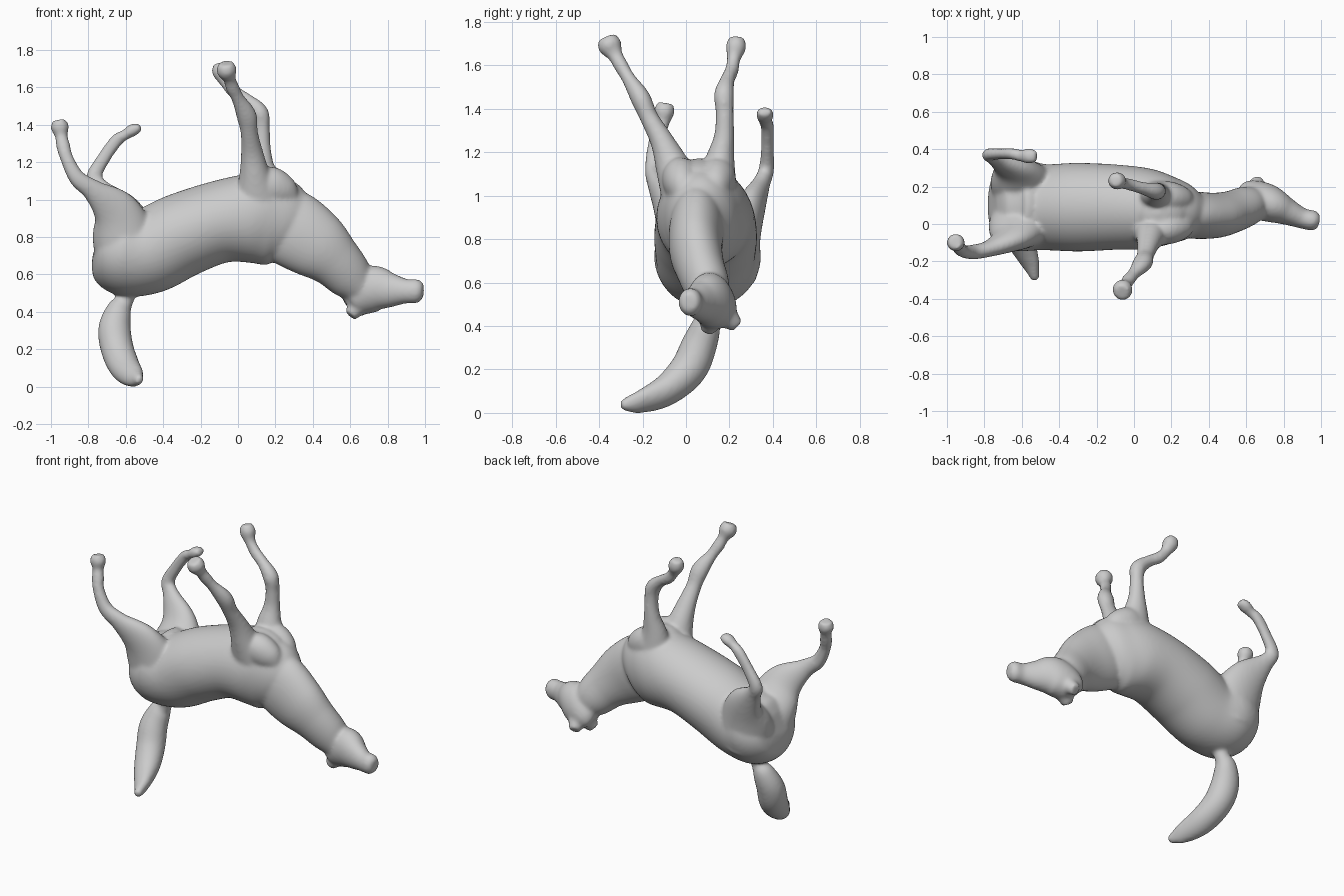
import bpy, bmesh, math
from mathutils import Vector

bm = bmesh.new()
N = 48


def spline(rows, steps=8):
    """Catmull-Rom through rows of (x, y, z, depth, width)."""
    out = []
    p = [rows[0]] + rows + [rows[-1]]
    for i in range(1, len(p) - 2):
        for s in range(steps):
            t = s / steps
            out.append([0.5 * (2 * b + (c - a) * t + (2 * a - 5 * b + 4 * c - d) * t * t
                        + (3 * b - a - 3 * c + d) * t ** 3)
                        for a, b, c, d in zip(p[i - 1], p[i], p[i + 1], p[i + 2])])
    out.append(list(rows[-1]))
    return out


def loft(rows):
    """Closed tube of elliptical sections; depth lies in the xz plane, width along y."""
    rows = spline([r if len(r) == 5 else (*r, r[3]) for r in rows])
    pts = [Vector(r[:3]) for r in rows]
    rings = []
    for i, r in enumerate(rows):
        t = (pts[min(i + 1, len(pts) - 1)] - pts[max(i - 1, 0)]).normalized()
        side = (Vector((0, 1, 0)) - t * t.y).normalized()
        up = t.cross(side)
        rings.append([bm.verts.new(pts[i] + up * max(r[3], .005) * math.cos(a)
                                   + side * max(r[4], .005) * math.sin(a))
                      for a in (2 * math.pi * k / N for k in range(N))])
    for a, b in zip(rings, rings[1:]):
        for k in range(N):
            bm.faces.new((a[k], a[(k + 1) % N], b[(k + 1) % N], b[k]))
    bm.faces.new(rings[0][::-1])
    bm.faces.new(rings[-1])


# rump, barrel and chest
loft([(-.755, .1, .77, .07, .1), (-.725, .1, .76, .16, .19), (-.62, .1, .725, .235, .245),
      (-.48, .09, .725, .23, .23), (-.3, .09, .81, .225, .237), (-.1, .09, .88, .22, .228),
      (.08, .08, .90, .24, .215), (.2, .07, .885, .24, .18), (.28, .06, .86, .2, .145),
      (.34, .055, .83, .12, .09)])
# neck
loft([(.16, .06, .92, .17, .1), (.28, .05, .85, .205, .125), (.42, .045, .755, .185, .122),
      (.52, .065, .67, .147, .112), (.6, .095, .585, .125, .105), (.66, .11, .52, .09, .085)])
# chest muscles in front of the forelegs
for s in (-1, 1):
    loft([(.08, .06 + s * .08, 1.1, .06, .06), (.16, .06 + s * .085, 1.08, .1, .085),
          (.24, .06 + s * .075, 1.04, .09, .075), (.29, .06 + s * .07, 1.0, .05, .045)])
# belly bridge between the forelegs
loft([(.02, .06, 1.06, .05, .09), (.1, .06, 1.09, .08, .1), (.2, .06, 1.07, .08, .09), (.27, .06, 1.02, .06, .07)])
# head
loft([(.575, .14, .445, .04, .06), (.62, .14, .472, .1, .095), (.72, .11, .522, .125, .1),
      (.82, .065, .515, .092, .072), (.9, .03, .51, .066, .055), (.96, .018, .51, .064, .054),
      (.99, .012, .508, .04, .035)])
# ears
for base, tip in (((.67, .17, .46), (.65, .235, .4)), ((.65, .12, .44), (.6, .1, .38))):
    loft([(*base, .06), (*tip, .035)])
# front legs
loft([(.11, -.01, .98, .14, .1), (.09, -.06, 1.13, .085, .08), (.075, -.11, 1.25, .06, .055),
      (.06, -.17, 1.36, .047, .043), (.045, -.21, 1.45, .054, .046), (0, -.265, 1.54, .036, .032),
      (-.03, -.3, 1.6, .037, .034), (-.045, -.325, 1.645, .034, .036), (-.06, -.35, 1.69, .055, .056),
      (-.065, -.367, 1.73, .04, .044)])
loft([(.14, .14, .98, .14, .1), (.12, .155, 1.15, .085, .07), (.125, .175, 1.27, .052, .047),
      (.128, .178, 1.38, .042, .042), (.115, .175, 1.465, .048, .046), (.05, .19, 1.53, .036, .034),
      (-.02, .21, 1.575, .036, .032), (-.065, .22, 1.63, .034, .032), (-.09, .23, 1.685, .05, .048),
      (-.1, .235, 1.73, .034, .034)])
# hind legs
loft([(-.58, .03, .66, .17, .16), (-.61, -.01, .8, .17, .13), (-.66, -.075, .94, .125, .075),
      (-.77, -.13, 1.045, .062, .045), (-.86, -.15, 1.115, .045, .04), (-.915, -.145, 1.22, .036, .034),
      (-.935, -.125, 1.29, .038, .036), (-.945, -.108, 1.34, .034, .034), (-.952, -.1, 1.385, .05, .048),
      (-.957, -.095, 1.425, .036, .04)])
loft([(-.58, .17, .66, .17, .16), (-.6, .22, .8, .17, .13), (-.64, .29, .93, .125, .075),
      (-.73, .345, 1.05, .058, .042), (-.77, .37, 1.12, .043, .036), (-.715, .375, 1.225, .036, .03),
      (-.65, .375, 1.315, .035, .031), (-.605, .365, 1.345, .029, .032), (-.56, .363, 1.373, .034, .042),
      (-.52, .36, 1.388, .022, .03)])
# tail
loft([(-.58, .1, .56, .06, .06), (-.6, .1, .47, .045, .045), (-.635, .095, .41, .068, .065),
      (-.66, .06, .31, .087, .082), (-.645, .01, .2, .088, .085), (-.605, -.09, .105, .082, .07),
      (-.555, -.21, .052, .06, .042), (-.525, -.3, .036, .022, .022)])

bmesh.ops.recalc_face_normals(bm, faces=bm.faces)
mesh = bpy.data.meshes.new("horse_body")
bm.to_mesh(mesh)
bm.free()
horse = bpy.data.objects.new("horse_body", mesh)
bpy.context.collection.objects.link(horse)

# fuse all parts into one smooth skin
rm = horse.modifiers.new("fuse", 'REMESH')
rm.mode = 'VOXEL'
rm.voxel_size = .01
rm.use_smooth_shade = True
sm = horse.modifiers.new("soften", 'SMOOTH')
sm.factor = .5
sm.iterations = 14
